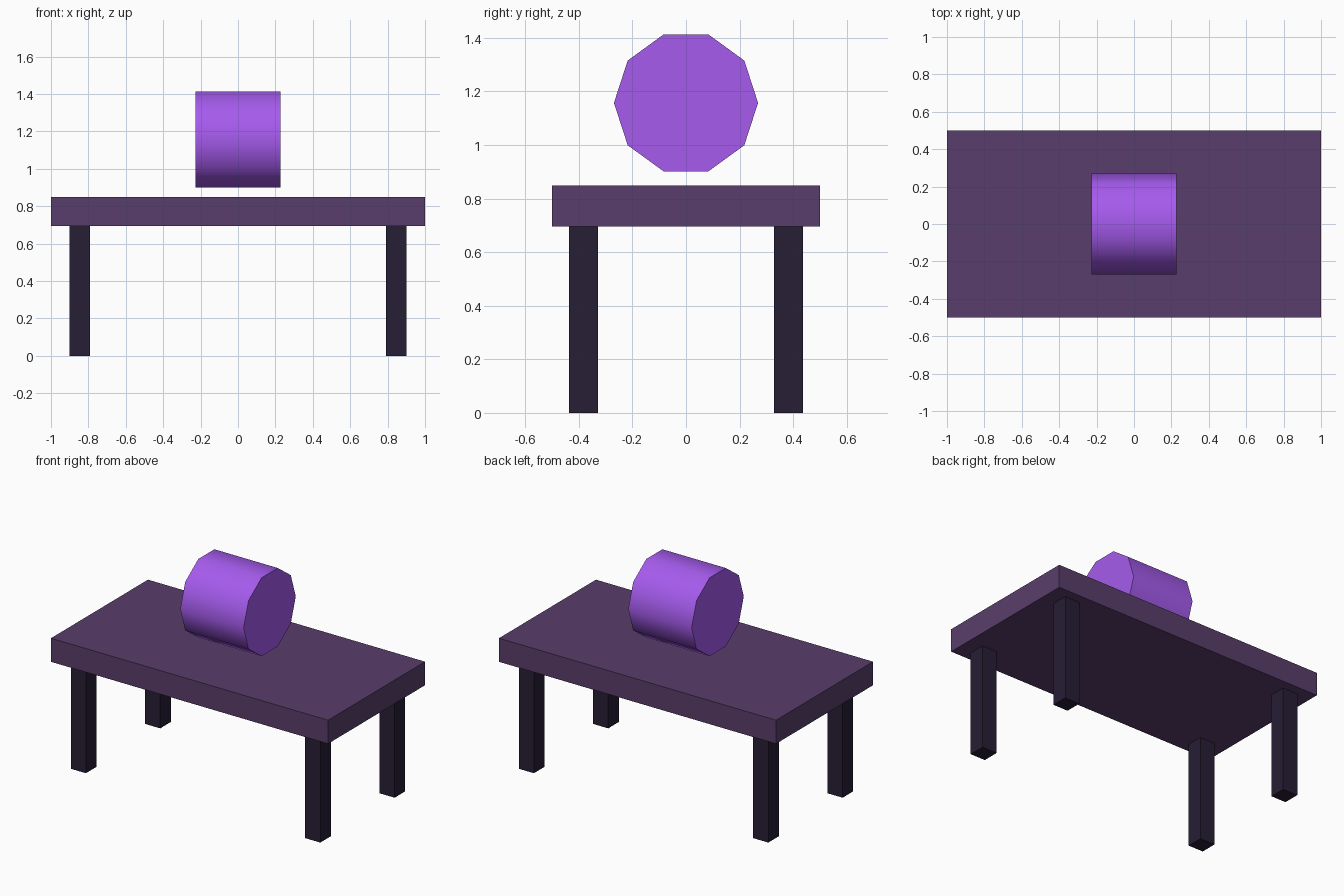
import bpy
from math import pi, radians

if "Cube" in bpy.data.objects:
    bpy.data.objects.remove(bpy.data.objects["Cube"])


def material(name, rgb):
    m = bpy.data.materials.new(name)
    m.diffuse_color = (*rgb, 1)
    m.use_nodes = True
    m.node_tree.nodes["Principled BSDF"].inputs["Base Color"].default_value = m.diffuse_color
    return m


def box(name, centre, size, mat):
    bpy.ops.mesh.primitive_cube_add(size=1, location=centre)
    ob = bpy.context.object
    ob.name = name
    ob.scale = size
    bpy.ops.object.transform_apply(location=False, rotation=False, scale=True)
    ob.data.materials.append(mat)
    return ob


top_mat = material("table_purple", (0.10, 0.048, 0.147))
leg_mat = material("leg_dark", (0.02, 0.013, 0.036))
drum_mat = material("drum_violet", (0.38, 0.105, 0.85))

# Table top
box("table_top", (0, 0, 0.772), (2, 1, 0.154), top_mat)

# Four square legs
for side, sx in (("left", -1), ("right", 1)):
    for end, sy in (("front", -1), ("back", 1)):
        box(f"{end}_{side}_leg", (sx * 0.846, sy * 0.383, 0.3475),
            (0.109, 0.109, 0.695), leg_mat)

# Ten-sided drum floating above the table, lying along x with a corner at +y
bpy.ops.mesh.primitive_cylinder_add(vertices=10, radius=0.269, depth=0.457,
                                    location=(0, 0, 1.157),
                                    rotation=(0, pi / 2, 0))
drum = bpy.context.object
drum.name = "drum"
bpy.ops.object.transform_apply(location=False, rotation=True, scale=False)
drum.data.materials.append(drum_mat)
bpy.ops.object.shade_smooth_by_angle(angle=radians(40))
